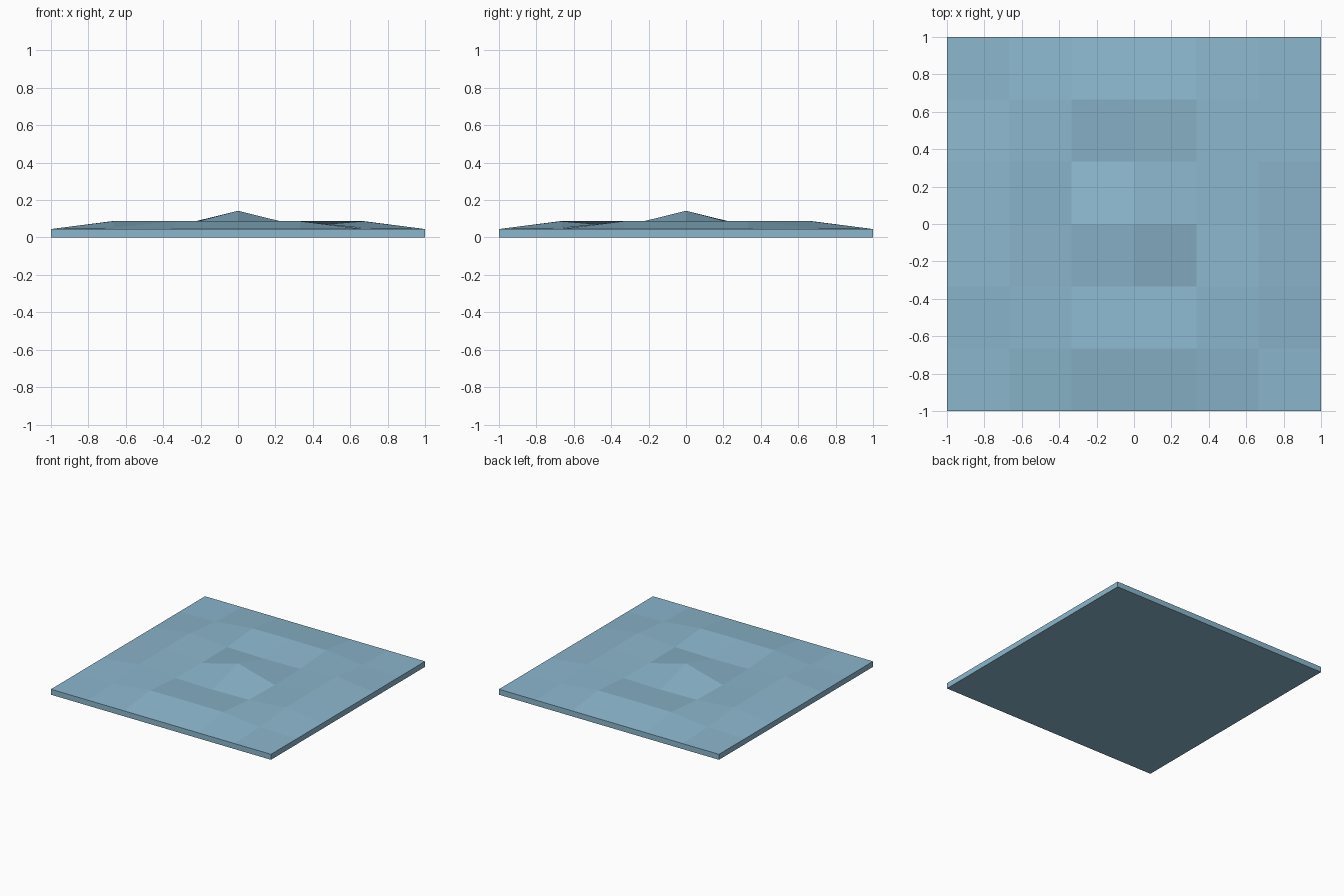
import bpy
import bmesh

cube = bpy.data.objects.get("Cube")
if cube:
    bpy.data.objects.remove(cube, do_unlink=True)

# Single flat colour
mat = bpy.data.materials.new("dusty_blue")
mat.use_nodes = True
colour = (0.26, 0.47, 0.61, 1)
mat.diffuse_color = colour
mat.node_tree.nodes["Principled BSDF"].inputs["Base Color"].default_value = colour

HALF = 3  # grid cells from centre to rim
RIPPLE = {
    (0, 0): 0.143,                                # centre peak
    (0, 1): 0.055, (1, 1): 0.06,                  # trough around the peak
    (0, 2): 0.088, (1, 2): 0.087, (2, 2): 0.053,  # raised ring, low at its corners
}
RIM = 0.045


def height(i, j):
    """Surface height, the same in all four quarters."""
    return RIPPLE.get(tuple(sorted((abs(i), abs(j)))), RIM)


# Rippled top surface
bm = bmesh.new()
steps = range(-HALF, HALF + 1)
grid = {(i, j): bm.verts.new((i / HALF, j / HALF, height(i, j)))
        for i in steps for j in steps}
for i in steps[:-1]:
    for j in steps[:-1]:
        bm.faces.new((grid[i, j + 1], grid[i, j], grid[i + 1, j], grid[i + 1, j + 1]))

# Straight sides and flat underside
rim = [e for e in bm.edges if e.is_boundary]
skirt = bmesh.ops.extrude_edge_only(bm, edges=rim)["geom"]
for v in skirt:
    if isinstance(v, bmesh.types.BMVert):
        v.co.z = 0
bmesh.ops.holes_fill(bm, edges=[e for e in bm.edges if e.is_boundary], sides=0)
bmesh.ops.recalc_face_normals(bm, faces=bm.faces)

mesh = bpy.data.meshes.new("rippled_slab")
bm.to_mesh(mesh)
bm.free()
mesh.materials.append(mat)
slab = bpy.data.objects.new("rippled_slab", mesh)
bpy.context.collection.objects.link(slab)
